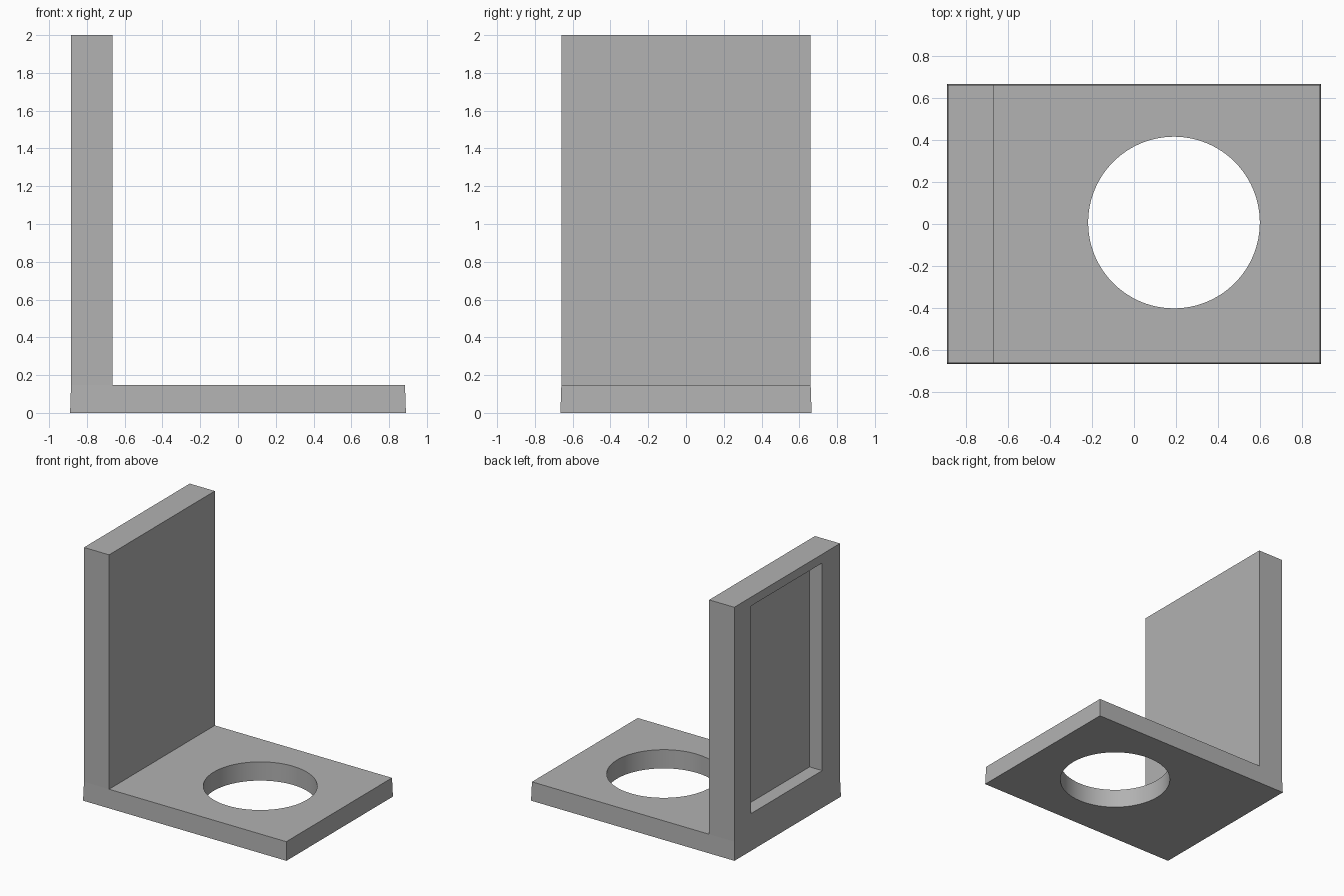
import bpy
import bmesh
import math

BASE_TOP = 0.148
HALF_X, HALF_Y = 0.884, 0.66
WALL_INNER_X = -0.665
FLARE = 0.005
CENTRE_Y = 0.007

default = bpy.data.objects.get("Cube")
if default:
    bpy.data.objects.remove(default, do_unlink=True)

# Single grey finish
grey = bpy.data.materials.new("plain_grey")
colour = (0.445, 0.445, 0.445, 1)
grey.use_nodes = True
grey.diffuse_color = colour
grey.node_tree.nodes["Principled BSDF"].inputs["Base Color"].default_value = colour


def make_object(name, bm):
    bmesh.ops.recalc_face_normals(bm, faces=bm.faces)
    mesh = bpy.data.meshes.new(name)
    bm.to_mesh(mesh)
    bm.free()
    mesh.materials.append(grey)
    obj = bpy.data.objects.new(name, mesh)
    bpy.context.collection.objects.link(obj)
    return obj


def cut(target, cutter):
    mod = target.modifiers.new(cutter.name, 'BOOLEAN')
    mod.operation = 'DIFFERENCE'
    mod.solver = 'EXACT'
    mod.object = cutter
    cutter.hide_render = True
    bpy.context.view_layer.objects.active = target
    bpy.ops.object.modifier_apply(modifier=mod.name)
    bpy.data.objects.remove(cutter, do_unlink=True)


# Base plate, split where the wall rises from it
bm = bmesh.new()
bmesh.ops.create_cube(bm, size=1)
for v in bm.verts:
    v.co.x *= 2 * HALF_X
    v.co.y *= 2 * HALF_Y
    v.co.z = (v.co.z + 0.5) * BASE_TOP
bmesh.ops.bisect_plane(bm, geom=bm.verts[:] + bm.edges[:] + bm.faces[:],
                       plane_co=(WALL_INNER_X, 0, 0), plane_no=(1, 0, 0))

# Upright wall, extruded from the narrow top strip
bm.normal_update()
strip = [f for f in bm.faces
         if f.normal.z > 0.9 and f.calc_center_median().x < WALL_INNER_X]
raised = bmesh.ops.extrude_face_region(bm, geom=strip)
bmesh.ops.delete(bm, geom=strip, context='FACES')
for v in raised["geom"]:
    if isinstance(v, bmesh.types.BMVert):
        v.co.z = 2

# Slight outward flare at the foot
for v in bm.verts:
    if v.co.z < 0.01:
        if abs(v.co.x) > HALF_X - 0.01:
            v.co.x += math.copysign(FLARE, v.co.x)
        v.co.y += math.copysign(FLARE, v.co.y)
bracket = make_object("angle_bracket", bm)

# Round hole through the base plate
bm = bmesh.new()
bmesh.ops.create_cone(bm, cap_ends=True, segments=96, radius1=0.408,
                      radius2=0.408, depth=1)
bmesh.ops.translate(bm, verts=bm.verts, vec=(0.19, CENTRE_Y, 0))
cut(bracket, make_object("hole_cutter", bm))

# Rectangular recess in the outer side of the wall
bm = bmesh.new()
bmesh.ops.create_cube(bm, size=1)
recess_floor, low, high = -0.774, 0.29, 1.93
for v in bm.verts:
    v.co.x = recess_floor if v.co.x > 0 else -1.2
    v.co.y = v.co.y * 0.89 + CENTRE_Y
    v.co.z = high if v.co.z > 0 else low
cut(bracket, make_object("recess_cutter", bm))

# Smooth the hole wall, keep all other edges crisp
bpy.ops.object.select_all(action='DESELECT')
bracket.select_set(True)
bpy.context.view_layer.objects.active = bracket
bpy.ops.object.shade_smooth_by_angle(angle=math.radians(20))
for edge in bracket.data.edges:
    a, b = (bracket.data.vertices[i].co for i in edge.vertices)
    if abs(a.z - b.z) < 0.001 and max(a.z, b.z) < BASE_TOP + 0.01:
        edge.use_edge_sharp = True
